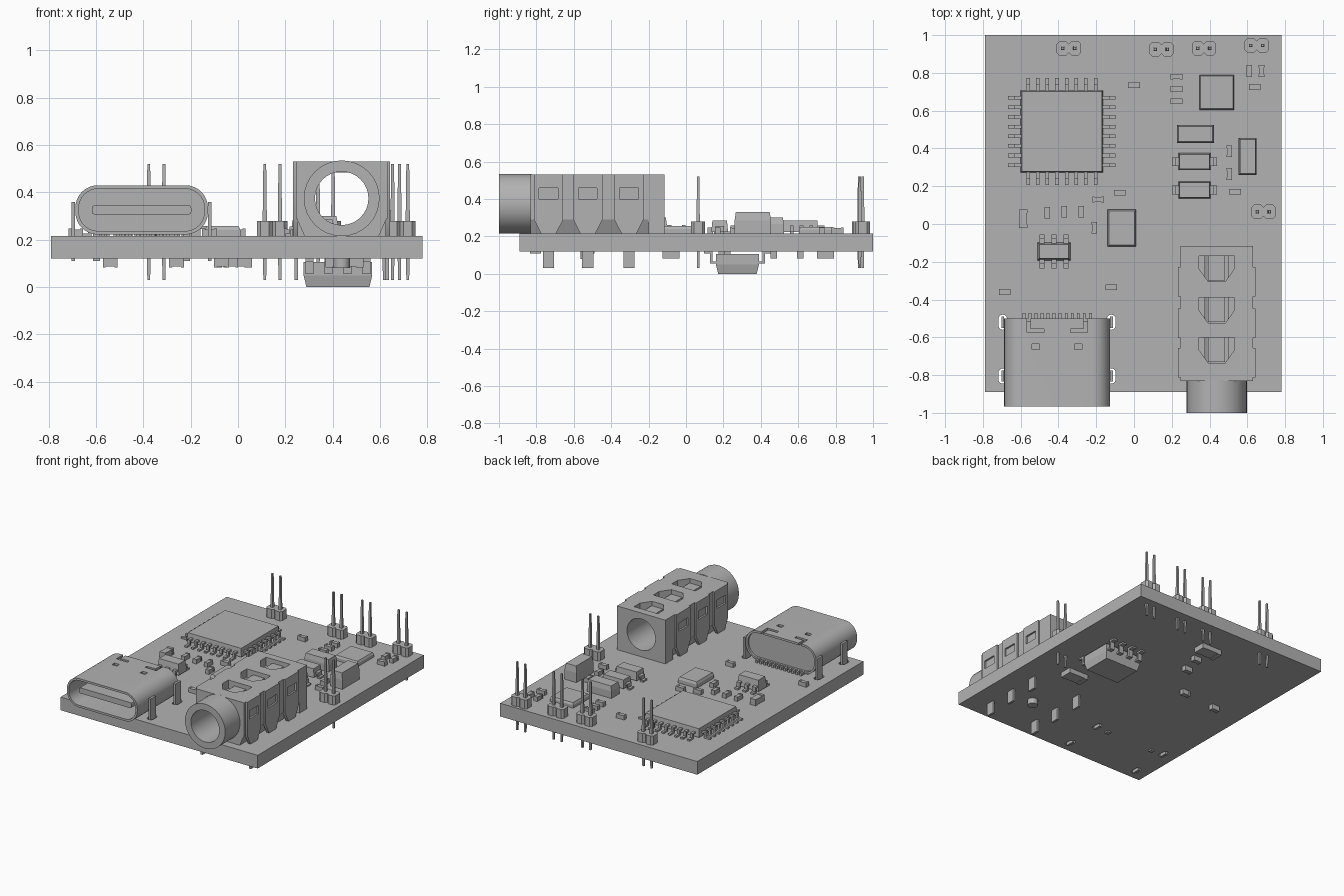
import bpy, bmesh, math

cube = bpy.data.objects.get("Cube")
if cube:
    bpy.data.objects.remove(cube)

grey = bpy.data.materials.new("plain grey")
grey.use_nodes = True
grey.diffuse_color = (0.45, 0.45, 0.45, 1)
grey.node_tree.nodes["Principled BSDF"].inputs["Base Color"].default_value = grey.diffuse_color

TOP, UNDER = 0.215, 0.12   # the two board faces
made = []


def finish(bm, name):
    bmesh.ops.remove_doubles(bm, verts=bm.verts, dist=1e-5)
    bmesh.ops.recalc_face_normals(bm, faces=bm.faces)
    mesh = bpy.data.meshes.new(name)
    bm.to_mesh(mesh)
    bm.free()
    mesh.materials.append(grey)
    obj = bpy.data.objects.new(name, mesh)
    bpy.context.collection.objects.link(obj)
    made.append(obj)
    return obj


def box(bm, x, y, w, d, z0, z1, inset=0):
    """Box from z0 to z1; the z1 end is drawn in by inset."""
    for v in bmesh.ops.create_cube(bm, size=1)["verts"]:
        far = v.co.z > 0
        s = 2 * inset if far else 0
        v.co = (x + v.co.x * (w - s), y + v.co.y * (d - s), z1 if far else z0)


def loft(bm, rings, cyclic=False):
    rows = [[bm.verts.new(p) for p in ring] for ring in rings]
    n = len(rows[0])
    pairs = list(zip(rows, rows[1:]))
    if cyclic:
        pairs.append((rows[-1], rows[0]))
    else:
        bm.faces.new(rows[0])
        bm.faces.new(rows[-1])
    for a, b in pairs:
        for i in range(n):
            j = (i + 1) % n
            bm.faces.new((a[i], a[j], b[j], b[i]))


def along(axis, pts, a):
    put = {"x": lambda p, q: (a, p, q), "y": lambda p, q: (p, a, q), "z": lambda p, q: (p, q, a)}[axis]
    return [put(p, q) for p, q in pts]


def prism(bm, axis, pts, a, b):
    loft(bm, [along(axis, pts, a), along(axis, pts, b)])


def tube(bm, outer, inner, a, b):
    loft(bm, [along("y", outer, a), along("y", outer, b), along("y", inner, b), along("y", inner, a)], True)


def rounded(cx, cy, w, h, r, n=8):
    pts = []
    for k, (sx, sy) in enumerate(((1, 1), (-1, 1), (-1, -1), (1, -1))):
        for i in range(n + 1):
            t = math.pi / 2 * (k + i / n)
            pts.append((cx + sx * (w / 2 - r) + r * math.cos(t), cy + sy * (h / 2 - r) + r * math.sin(t)))
    return pts


def cut(obj, bm):
    cutter = finish(bm, "cutter")
    made.remove(cutter)
    cutter.hide_render = True
    mod = obj.modifiers.new("cut", "BOOLEAN")
    mod.operation, mod.object, mod.solver, mod.use_self = "DIFFERENCE", cutter, "EXACT", True
    bpy.context.view_layer.objects.active = obj
    bpy.ops.object.modifier_apply(modifier=mod.name)
    bpy.data.objects.remove(cutter)


def lead(bm, x, y, dx, dy, out, width, base, high):
    """Bent lead leaving a body at (x, y) in direction (dx, dy)."""
    t = 0.012 if high > base else -0.012

    def piece(a, b, z0, z1):
        m = (a + b) / 2
        box(bm, x + dx * m, y + dy * m, abs(dx) * (b - a) + abs(dy) * width,
            abs(dy) * (b - a) + abs(dx) * width, z0, z1)
    piece(-0.01, out * 0.5, high - t, high)
    piece(out * 0.3, out * 0.5, base, high)
    piece(out * 0.3, out, base, base + t)


# Circuit board with slots for the socket legs
leg_spots = [(x, y) for x in (-0.695, -0.12) for y in (-0.52, -0.805)]
bm = bmesh.new()
box(bm, -0.005, 0.055, 1.57, 1.89, UNDER, TOP)
board = finish(bm, "circuit_board")
bm = bmesh.new()
for x, y in leg_spots:
    prism(bm, "z", rounded(x, y, 0.045, 0.08, 0.022), 0, 0.3)
cut(board, bm)

# Flat oval socket: shell, rear plug, tongue, legs and contacts
cx, cz = -0.407, 0.326
bm = bmesh.new()
tube(bm, rounded(cx, cz, 0.56, 0.208, 0.095), rounded(cx, cz, 0.53, 0.178, 0.08), -0.965, -0.5)
shell = finish(bm, "oval_socket_shell")
bm = bmesh.new()
for s in (-1, 1):
    box(bm, cx + s * 0.115, -0.565, 0.09, 0.02, 0.4, 0.5)
    box(bm, cx + s * 0.15, -0.52, 0.02, 0.08, 0.4, 0.5)
    box(bm, cx + s * 0.112, -0.65, 0.04, 0.03, 0.4, 0.5)
cut(shell, bm)
bm = bmesh.new()
prism(bm, "y", rounded(cx, cz, 0.532, 0.18, 0.08), -0.72, -0.515)
finish(bm, "oval_socket_plug")
bm = bmesh.new()
prism(bm, "y", rounded(cx, cz, 0.42, 0.04, 0.012, 2), -0.93, -0.71)
finish(bm, "oval_socket_tongue")
bm = bmesh.new()
for x, y in leg_spots:
    box(bm, x, y, 0.015, 0.06, 0.36, 0.11)
for s in (-1, 1):
    box(bm, cx + s * 0.19, -0.53, 0.03, 0.03, 0.24, 0.11)
finish(bm, "oval_socket_legs")
bm = bmesh.new()
for i in range(12):
    box(bm, cx + (i - 5.5) * 0.032, -0.495, 0.015, 0.05, TOP, 0.235)
finish(bm, "oval_socket_contacts")

# Round audio jack: bored body, barrel, side contacts and pins
jx, jz = 0.438, 0.375
bm = bmesh.new()
box(bm, jx, -0.473, 0.385, 0.715, TOP, 0.53)
jack = finish(bm, "jack_body")
bm = bmesh.new()
prism(bm, "y", rounded(jx, jz, 0.226, 0.226, 0.113), -1, 0)
cut(jack, bm)
stations = (-0.305, -0.525, -0.735)
bm = bmesh.new()
for y in stations:
    notch = [(-0.095, 0.135), (0.095, 0.135), (0.095, 0.07), (0.045, 0), (-0.045, 0), (-0.095, 0.07)]
    prism(bm, "z", [(jx + p, y + q) for p, q in notch], 0.47, 0.6)
for s in (-1, 1):
    wedge = [(0.2, 0.29), (0.19, 0.29), (0.15, 0.2), (0.2, 0.2)]
    prism(bm, "y", [(jx + s * p, q) for p, q in wedge], -0.9, -0.2)
cut(jack, bm)
bm = bmesh.new()
tube(bm, rounded(jx, jz, 0.32, 0.32, 0.16), rounded(jx, jz, 0.226, 0.226, 0.113), -1, -0.825)
finish(bm, "jack_barrel")
bm = bmesh.new()
for y in stations:
    box(bm, jx, y + 0.07, 0.09, 0.13, 0.485, 0.5)
finish(bm, "jack_springs")
bm = bmesh.new()
windows = bmesh.new()
pins = bmesh.new()
for y in stations:
    box(windows, jx, y, 1, 0.1, 0.4, 0.46)
    for s in (-1, 1):
        outline = [(-0.078, 0.53), (0.078, 0.53), (0.078, 0.29), (0.04, TOP), (-0.04, TOP), (-0.078, 0.29)]
        prism(bm, "x", [(y + p, q) for p, q in outline], jx + s * 0.185, jx + s * 0.205)
        box(pins, jx + s * 0.192, y, 0.016, 0.06, TOP, 0.03)
cut(finish(bm, "jack_side_contacts"), windows)
prism(pins, "z", rounded(jx, -0.53, 0.07, 0.07, 0.035, 4), 0.08, TOP)
finish(pins, "jack_pins")

# Two-pin headers
for x, y in ((-0.345, 0.93), (0.145, 0.925), (0.37, 0.93), (0.65, 0.945), (0.685, 0.065)):
    bm = bmesh.new()
    for s in (-0.032, 0.032):
        prism(bm, "z", rounded(x + s, y, 0.064, 0.075, 0.014, 1), TOP, 0.28)
        box(bm, x + s, y, 0.018, 0.018, 0.28, 0.52, 0.003)
        box(bm, x + s, y, 0.018, 0.018, TOP, 0.03, 0.003)
    finish(bm, "pin_header")

# Large square chip with leads on four sides
qx, qy, half = -0.382, 0.49, 0.218
bm = bmesh.new()
box(bm, qx, qy, 2 * half, 2 * half, 0.225, 0.285, 0.006)
for i in range(8):
    o = (i - 3.5) * 0.051
    for s in (-1, 1):
        lead(bm, qx + o, qy + s * half, 0, s, 0.066, 0.019, TOP, 0.258)
        lead(bm, qx + s * half, qy + o, s, 0, 0.066, 0.019, TOP, 0.258)
finish(bm, "square_chip")

# Six-lead chip on top, eight-lead chip underneath
bm = bmesh.new()
box(bm, -0.424, -0.145, 0.175, 0.095, 0.225, 0.3, 0.01)
for i in (-1, 0, 1):
    for s in (-1, 1):
        lead(bm, -0.424 + i * 0.063, -0.145 + s * 0.045, 0, s, 0.045, 0.027, TOP, 0.26)
finish(bm, "six_lead_chip")
bm = bmesh.new()
box(bm, 0.422, 0.275, 0.29, 0.23, 0.105, 0.05)
box(bm, 0.422, 0.275, 0.29, 0.23, 0.05, 0, 0.012)
for i in range(4):
    for s in (-1, 1):
        lead(bm, 0.422 + (i - 1.5) * 0.08, 0.275 + s * 0.115, 0, s, 0.065, 0.034, UNDER, 0.055)
finish(bm, "underside_chip")

# Diodes
for y in (0.33, 0.18):
    bm = bmesh.new()
    box(bm, 0.32, y, 0.17, 0.09, 0.225, 0.285, 0.006)
    for s in (-1, 1):
        lead(bm, 0.32 + s * 0.085, y, s, 0, 0.035, 0.045, TOP, 0.255)
    finish(bm, "diode")

# Plain blocks: x, y, width, depth, height
for name, x, y, w, d, h in (
        ("flat_chip", 0.438, 0.697, 0.185, 0.185, 0.035),
        ("crystal", -0.065, -0.022, 0.15, 0.195, 0.042),
        ("low_capacitor", 0.325, 0.477, 0.195, 0.095, 0.085),
        ("tall_capacitor", 0.602, 0.357, 0.095, 0.195, 0.115)):
    bm = bmesh.new()
    box(bm, x, y, w, d, TOP, TOP + h * 0.6)
    box(bm, x, y, w, d, TOP + h * 0.6, TOP + h, 0.007)
    finish(bm, name)


def small_part(x, y, length, width, upright, base, tip):
    bm = bmesh.new()
    for offset, size, slim in ((0, 0.6, 0.003), (-0.4, 0.2, 0), (0.4, 0.2, 0)):
        o, l, w = offset * length, size * length, width - slim
        end = tip - math.copysign(slim, tip - base)
        if upright:
            box(bm, x, y + o, w, l, base, end)
        else:
            box(bm, x + o, y, l, w, base, end)
    finish(bm, "small_part")


# Small resistors and capacitors on top
for x, y in ((0, 0.735), (0.225, 0.78), (0.225, 0.715), (0.225, 0.65), (0.64, 0.725), (0.535, 0.17),
             (-0.075, 0.165), (-0.19, 0.13), (-0.685, -0.36), (-0.12, -0.335)):
    small_part(x, y, 0.062, 0.03, False, TOP, 0.247)
for x, y in ((0.61, 0.81), (0.675, 0.81), (0.505, 0.385), (0.505, 0.265), (-0.46, 0.06),
             (-0.37, 0.065), (-0.28, 0.065), (-0.21, -0.02)):
    small_part(x, y, 0.062, 0.03, True, TOP, 0.247)
small_part(-0.587, 0.028, 0.1, 0.046, True, TOP, 0.26)

# Small parts underneath
for x, y in ((-0.07, 0.47), (-0.03, 0.61), (-0.26, 0.22), (-0.54, 0.19)):
    small_part(x, y, 0.062, 0.035, False, UNDER, 0.083)
for x, y in ((-0.02, 0.745), (0.45, -0.08)):
    small_part(x, y, 0.16, 0.09, False, UNDER, 0.083)

# Smooth rounded walls, keep edges sharp
for obj in bpy.context.view_layer.objects:
    obj.select_set(obj in made)
bpy.context.view_layer.objects.active = made[0]
bpy.ops.object.shade_smooth_by_angle()
